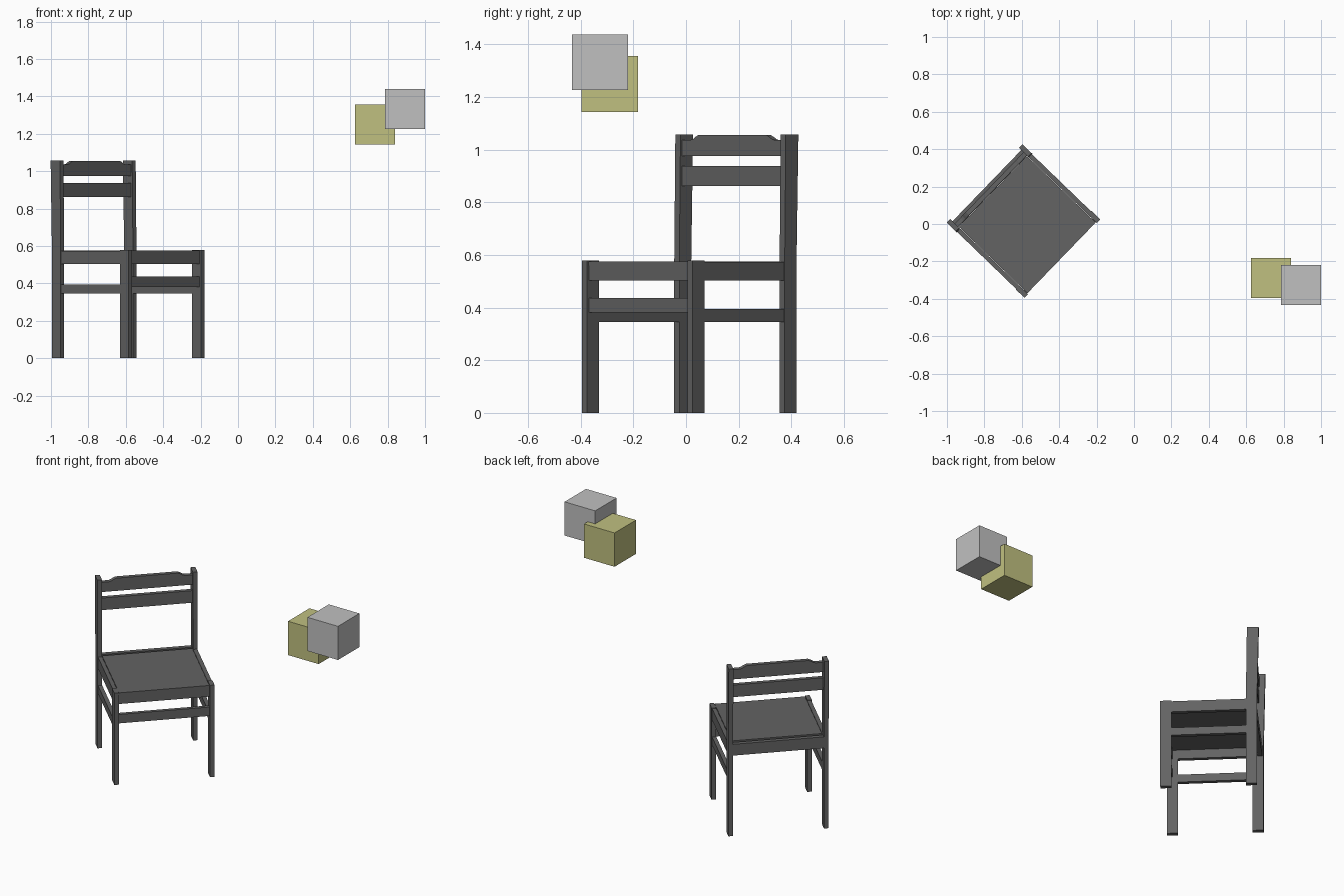
import bpy
import bmesh
import math
from mathutils import Matrix, Vector

old = bpy.data.objects.get("Cube")
if old:
    bpy.data.objects.remove(old, do_unlink=True)


def material(name, color):
    mat = bpy.data.materials.new(name)
    mat.use_nodes = True
    mat.diffuse_color = (*color, 1)
    mat.node_tree.nodes["Principled BSDF"].inputs["Base Color"].default_value = (*color, 1)
    return mat


DARK = material("dark grey", (0.125, 0.125, 0.125))
SILVER = material("light grey", (0.527, 0.527, 0.527))
OLIVE = material("pale olive", (0.527, 0.527, 0.216))

# The chair stands turned on its vertical axis
CHAIR = Matrix.Translation((-0.5875, 0.0125, 0)) @ Matrix.Rotation(math.radians(46), 4, "Z")


def finish(name, bm, mat, frame):
    bmesh.ops.recalc_face_normals(bm, faces=bm.faces)
    mesh = bpy.data.meshes.new(name)
    bm.to_mesh(mesh)
    bm.free()
    mesh.materials.append(mat)
    obj = bpy.data.objects.new(name, mesh)
    obj.matrix_world = frame
    bpy.context.collection.objects.link(obj)
    return obj


def box(name, xs, ys, zs, mat=DARK, frame=CHAIR):
    bm = bmesh.new()
    bmesh.ops.create_cube(bm, size=1)
    for v in bm.verts:
        v.co = [lo + (c + 0.5) * (hi - lo) for c, (lo, hi) in zip(v.co, (xs, ys, zs))]
    return finish(name, bm, mat, frame)


def prism(name, points, direction, mat=DARK, frame=CHAIR):
    bm = bmesh.new()
    face = bm.faces.new([bm.verts.new(p) for p in points])
    result = bmesh.ops.extrude_face_region(bm, geom=[face])
    moved = [g for g in result["geom"] if isinstance(g, bmesh.types.BMVert)]
    bmesh.ops.translate(bm, verts=moved, vec=Vector(direction))
    return finish(name, bm, mat, frame)


HALF_W, HALF_D, LEG_W, LEG_D = 0.2915, 0.2845, 0.027, 0.065
SEAT_Z, TOP_Z = 0.578, 1.057
INNER = HALF_W - LEG_W

# Legs, side aprons and side stretchers, mirrored left and right
for side, sign in (("left", 1), ("right", -1)):
    def span(a, b):
        return tuple(sorted((sign * a, sign * b)))

    box(f"front_leg_{side}", span(INNER, HALF_W), (-HALF_D, LEG_D - HALF_D), (0, SEAT_Z))
    post = [(HALF_D - LEG_D, 0), (HALF_D, 0), (HALF_D, SEAT_Z),
            (HALF_D + 0.01, TOP_Z), (HALF_D - LEG_D + 0.006, TOP_Z),
            (HALF_D - LEG_D, SEAT_Z)]
    prism(f"back_post_{side}", [(sign * INNER, y, z) for y, z in post], (sign * LEG_W, 0, 0))
    rail_y = (LEG_D - HALF_D, HALF_D - LEG_D)
    box(f"side_apron_{side}", span(INNER, HALF_W - 0.003), rail_y, (0.503, 0.574))
    box(f"side_stretcher_{side}", span(INNER, HALF_W - 0.003), rail_y, (0.345, 0.395))

# Seat and cross rails
cross = (-INNER, INNER)
box("seat", (-INNER + 0.002, INNER - 0.002), (-HALF_D + 0.006, 0.232), (0.56, 0.575))
box("front_apron", cross, (-HALF_D + 0.01, -HALF_D + 0.032), (0.503, 0.561))
box("front_stretcher", cross, (-HALF_D + 0.01, -HALF_D + 0.032), (0.381, 0.437))
box("back_apron", cross, (0.25, 0.277), (0.503, 0.574))

# Backrest: plain slat and crest with a raised middle
box("lower_slat", cross, (0.233, 0.258), (0.862, 0.938))
shoulder = [(INNER, 1.036), (0.222, 1.036), (0.208, 1.04), (0.196, 1.048), (0.18, 1.055)]
outline = [(-INNER, 0.975), (INNER, 0.975)] + shoulder
outline += [(-x, z) for x, z in reversed(shoulder)]
prism("crest_slat", [(x, 0.235, z) for x, z in outline], (0, 0.025, 0))

# Two floating blocks
WORLD = Matrix.Identity(4)
box("grey_block", (0.787, 1.0), (-0.433, -0.22), (1.226, 1.438), SILVER, WORLD)
box("olive_block", (0.626, 0.839), (-0.396, -0.183), (1.143, 1.356), OLIVE, WORLD)
